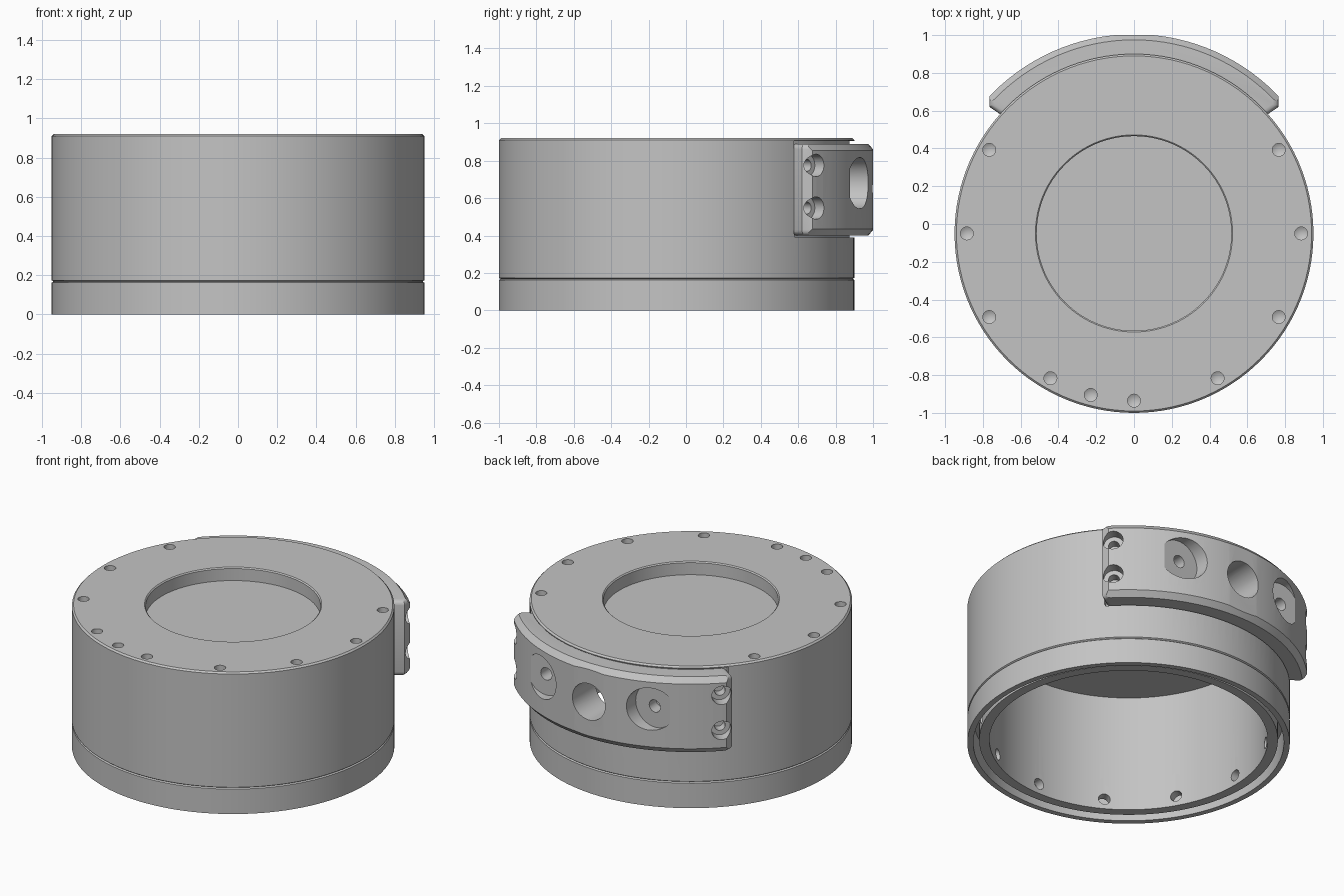
import bpy, bmesh, math
from mathutils import Vector

AXIS_Y = -0.05      # the housing axis sits slightly forward of the origin
R = 0.95            # outer radius

if "Cube" in bpy.data.objects:
    bpy.data.objects.remove(bpy.data.objects["Cube"])

grey = bpy.data.materials.new("machined grey")
grey.use_nodes = True
grey.diffuse_color = (0.55, 0.55, 0.55, 1)
grey.node_tree.nodes["Principled BSDF"].inputs["Base Color"].default_value = (0.55, 0.55, 0.55, 1)


def finish(bm, name):
    bmesh.ops.recalc_face_normals(bm, faces=bm.faces)
    mesh = bpy.data.meshes.new(name)
    bm.to_mesh(mesh)
    bm.free()
    mesh.materials.append(grey)
    obj = bpy.data.objects.new(name, mesh)
    bpy.context.scene.collection.objects.link(obj)
    return obj


def lathe(name, profile, steps=120, centre=(0, 0)):
    """Revolve a closed (radius, height) outline about a vertical axis."""
    bm = bmesh.new()
    verts = [bm.verts.new((r, 0, z)) for r, z in profile]
    edges = [bm.edges.new((a, b)) for a, b in zip(verts, verts[1:] + verts[:1])
             if abs(a.co.x) + abs(b.co.x) > 0]
    bmesh.ops.spin(bm, geom=verts + edges, cent=(0, 0, 0), axis=(0, 0, 1),
                   angle=math.tau, steps=steps)
    bmesh.ops.remove_doubles(bm, verts=bm.verts, dist=1e-5)
    bmesh.ops.translate(bm, verts=bm.verts, vec=(*centre, 0))
    return finish(bm, name)


def rod(start, end, radius, steps=32):
    """Cylinder cutter between two points."""
    a, b = Vector(start), Vector(end)
    bm = bmesh.new()
    bmesh.ops.create_cone(bm, cap_ends=True, segments=steps, radius1=radius,
                          radius2=radius, depth=(b - a).length)
    turn = Vector((0, 0, 1)).rotation_difference(b - a).to_matrix().to_4x4()
    bmesh.ops.transform(bm, matrix=turn, verts=bm.verts)
    bmesh.ops.translate(bm, verts=bm.verts, vec=(a + b) / 2)
    return finish(bm, "cutter")


def polar(radius, degrees, z):
    t = math.radians(degrees)
    return (radius * math.cos(t), radius * math.sin(t), z)


def boolean(obj, cutter, operation="DIFFERENCE"):
    cutter.hide_render = True
    mod = obj.modifiers.new("cut", "BOOLEAN")
    mod.operation, mod.object, mod.solver = operation, cutter, "EXACT"
    graph = bpy.context.evaluated_depsgraph_get()
    mesh = bpy.data.meshes.new_from_object(obj.evaluated_get(graph))
    obj.modifiers.clear()
    obj.data = mesh
    bpy.data.objects.remove(cutter)


def end_block(grow, low, high):
    """Block with slanted ends and softened end corners that trims the bracket."""
    w, back = 0.765 + grow, 1.05 + grow * 10
    outline = [(w, 0.67), (w, back), (-w, back), (-w, 0.67), (-0.6, 0.556), (0.6, 0.556)]
    bm = bmesh.new()
    face = bm.faces.new([bm.verts.new((x, y, low)) for x, y in outline])
    top = bmesh.ops.extrude_face_region(bm, geom=[face])["geom"]
    bmesh.ops.translate(bm, vec=(0, 0, high - low),
                        verts=[v for v in top if isinstance(v, bmesh.types.BMVert)])
    bmesh.ops.recalc_face_normals(bm, faces=bm.faces)
    soft = []
    for e in bm.edges:
        p, q = e.verts[0].co, e.verts[1].co
        if abs(p.z - q.z) < 1e-4 and p.x * q.x > 0:
            soft.append(e)
    bmesh.ops.bevel(bm, geom=soft, offset=0.03, segments=4, profile=0.5, affect="EDGES")
    return finish(bm, "cutter")


# Housing: closed top with a round recess, hollow below, thin spigot at the bottom
body = lathe("housing", [
    (0, 0.835), (0.515, 0.835), (0.515, 0.913), (0.522, 0.92), (0.94, 0.92), (R, 0.91),
    (R, 0.174), (0.942, 0.168), (0.88, 0.168), (0.88, 0.02), (0.82, 0.02),
    (0.82, 0.78), (0, 0.78)])

# Base ring around the spigot
ring = lathe("base_ring", [
    (0.915, 0), (R, 0), (R, 0.162), (0.942, 0.168), (0.915, 0.168)])

# Shallow seat in the housing for the bracket
seat = lathe("cutter", [(0.925, 0.39), (1.3, 0.39), (1.3, 0.905), (0.925, 0.905)])
boolean(seat, end_block(0.012, 0.38, 0.95), "INTERSECT")
boolean(body, seat)

# Curved bracket with chamfered rims on the back
bracket = lathe("rear_bracket", [
    (0.925, 0.365), (0.995, 0.365), (1.055, 0.435), (1.055, 0.855),
    (0.995, 0.925), (0.925, 0.925)])
boolean(bracket, end_block(0, 0.4, 0.89), "INTERSECT")

# Drilled holes in the top, with conical bottoms
for angle in (-105, -150, -120, -90, -60, -30, 0, 30, 150, 180):
    x, y, _ = polar(0.885, angle, 0)
    boolean(body, lathe("cutter", [(0, 0.85), (0.034, 0.87), (0.034, 0.96), (0, 0.96)],
                        24, (x, y)))

# Radial holes through the spigot
for angle in range(0, 360, 30):
    boolean(body, rod(polar(0.75, angle, 0.085), polar(0.9, angle, 0.085), 0.035, 24))

# Port through the bracket and housing wall
for part in (body, bracket):
    boolean(part, rod((0, 0.7, 0.65), (0, 1.2, 0.65), 0.118, 48))

# Flat spot faces with bolt holes, and counterbored screws at the bracket ends
for side in (-1, 1):
    x = side * 0.39
    boolean(bracket, rod((x, 0.928, 0.68), (x, 1.3, 0.68), 0.137, 48))
    boolean(bracket, rod((x, 0.7, 0.68), (x, 1.2, 0.68), 0.04, 24))
    for z in (0.547, 0.775):
        angle = 90 - side * 45
        boolean(bracket, rod(polar(0.985, angle, z), polar(1.2, angle, z), 0.06))
        boolean(bracket, rod(polar(0.8, angle, z), polar(1.1, angle, z), 0.032, 24))

# Smooth shading with crisp machined edges
bpy.ops.object.select_all(action="DESELECT")
for part in (body, ring, bracket):
    part.location.y = AXIS_Y
    part.select_set(True)
bpy.context.view_layer.objects.active = body
bpy.ops.object.shade_smooth_by_angle(angle=math.radians(25))
